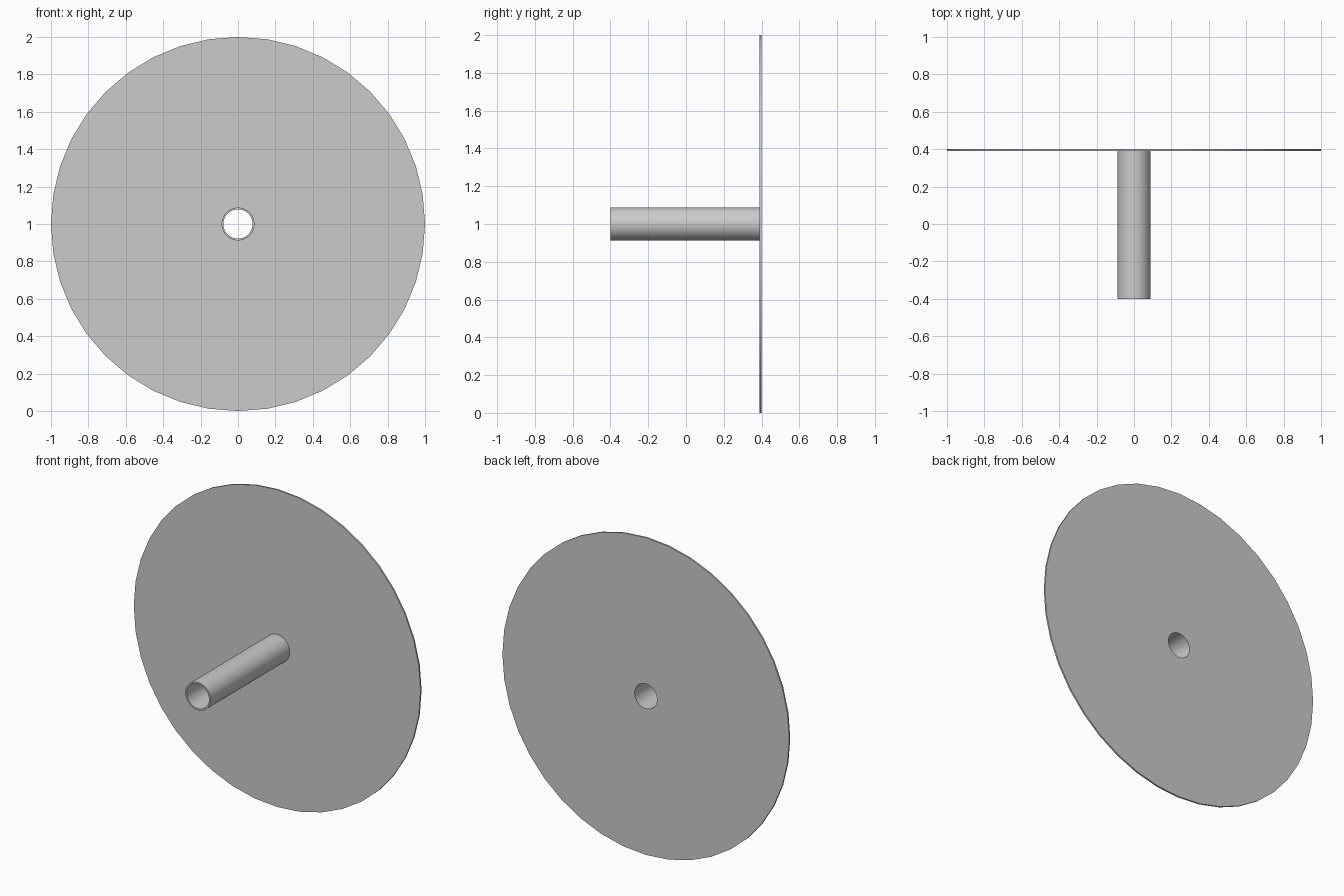
import bpy, bmesh
from math import sin, cos, tau

if "Cube" in bpy.data.objects:
    bpy.data.objects.remove(bpy.data.objects["Cube"])

SIDES = 40
CENTRE_Z = 1.0

# Closed cross-section (radius, y): hollow tube in front, thin flange at the back
profile = [(0.078, -0.4), (0.088, -0.4), (0.088, 0.39),
           (1.0, 0.39), (1.0, 0.4), (0.078, 0.4)]

# Revolve the section around the y axis
bm = bmesh.new()
rings = [[bm.verts.new((r * sin(tau * i / SIDES), y, CENTRE_Z + r * cos(tau * i / SIDES)))
          for i in range(SIDES)] for r, y in profile]
for a, b in zip(rings, rings[1:] + rings[:1]):
    for i in range(SIDES):
        j = (i + 1) % SIDES
        bm.faces.new((a[i], a[j], b[j], b[i]))
bmesh.ops.recalc_face_normals(bm, faces=bm.faces)

mesh = bpy.data.meshes.new("flanged_tube")
bm.to_mesh(mesh)
bm.free()
obj = bpy.data.objects.new("flanged_tube", mesh)
bpy.context.collection.objects.link(obj)

# Smooth round walls, sharp rims
bpy.context.view_layer.objects.active = obj
obj.select_set(True)
bpy.ops.object.shade_smooth_by_angle()
